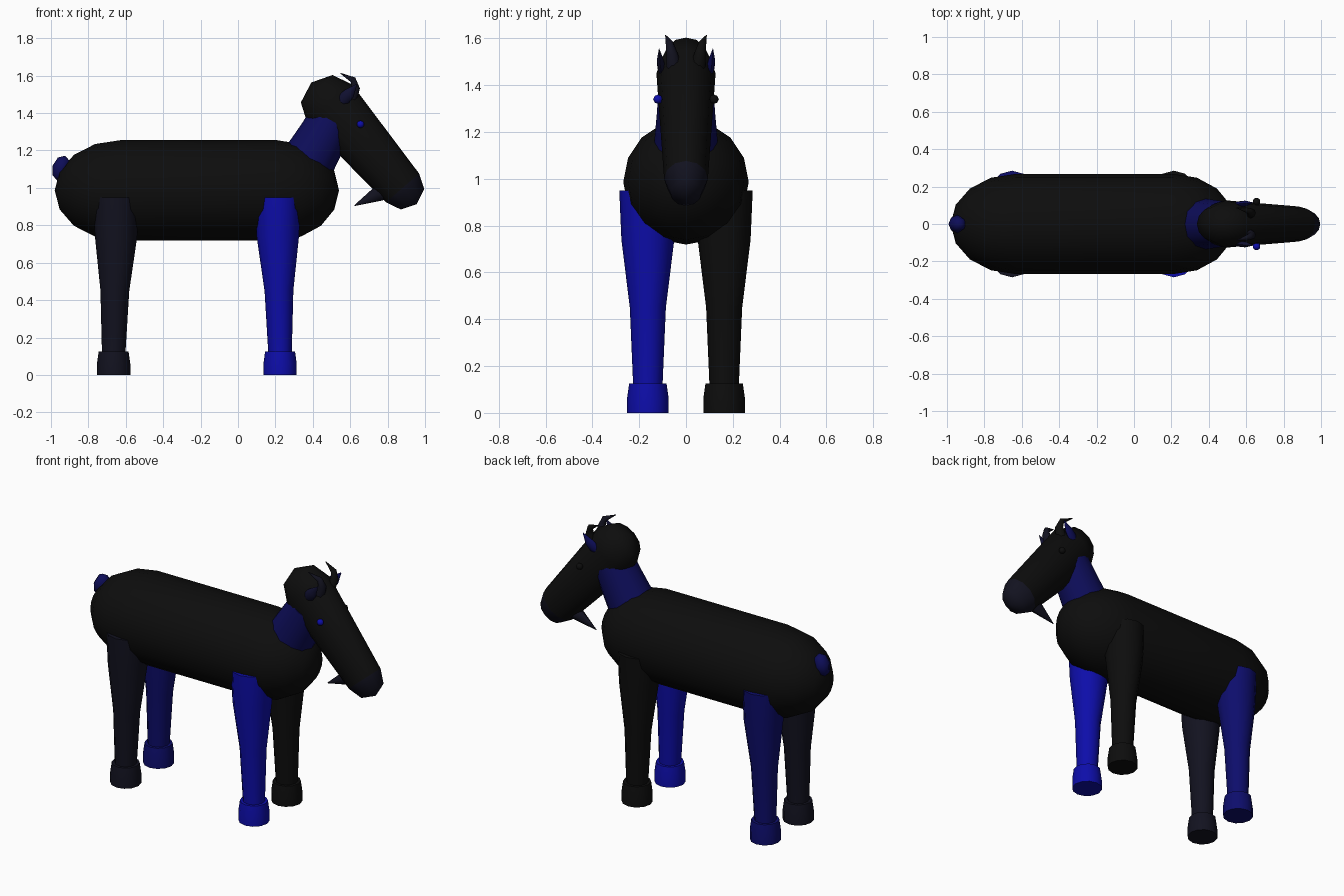
import bpy, bmesh
from math import sin, cos, pi, radians
from mathutils import Vector

if "Cube" in bpy.data.objects:
    bpy.data.objects.remove(bpy.data.objects["Cube"], do_unlink=True)


def material(name, blue, base=0.004):
    m = bpy.data.materials.new(name)
    m.use_nodes = True
    col = (base, base, blue, 1)
    m.diffuse_color = col
    m.node_tree.nodes["Principled BSDF"].inputs["Base Color"].default_value = col
    return m


black = material("soft black", 0.004)
ink = material("ink", 0.014, 0.006)
dark_navy = material("dark navy", 0.03, 0.005)
navy = material("navy", 0.1)
deep_blue = material("deep blue", 0.15)
bright_blue = material("bright blue", 0.4)


def loft(name, pts, mat, sides=12, squash=1.0):
    """Skin round rings (x, y, z, radius) along a path; squash narrows y."""
    bm = bmesh.new()
    P = [Vector(p[:3]) for p in pts]
    rings = []
    for i, p in enumerate(P):
        w = (P[min(i + 1, len(P) - 1)] - P[max(i - 1, 0)]).normalized()
        v = (Vector((0, 1, 0)) - w * w.y).normalized()
        u = v.cross(w)
        r = pts[i][3]
        rings.append([bm.verts.new(p + u * r * cos(a) + v * r * squash * sin(a))
                      for a in (2 * pi * k / sides for k in range(sides))])
    for A, B in zip(rings, rings[1:]):
        for k in range(sides):
            n = (k + 1) % sides
            bm.faces.new((A[k], A[n], B[n], B[k]))
    bm.faces.new(rings[0][::-1])
    bm.faces.new(rings[-1])
    bmesh.ops.remove_doubles(bm, verts=bm.verts, dist=0.0005)
    bmesh.ops.recalc_face_normals(bm, faces=bm.faces)
    me = bpy.data.meshes.new(name)
    bm.to_mesh(me)
    bm.free()
    me.materials.append(mat)
    ob = bpy.data.objects.new(name, me)
    bpy.context.collection.objects.link(ob)
    bpy.ops.object.select_all(action='DESELECT')
    ob.select_set(True)
    bpy.context.view_layer.objects.active = ob
    bpy.ops.object.shade_smooth_by_angle(angle=radians(50))
    return ob


def dome(center, direction, radius, depth, steps):
    """Rings of a half ellipsoid, from its rim to its pole."""
    c, d = Vector(center), Vector(direction).normalized()
    angles = [pi / 2 * i / steps for i in range(steps + 1)]
    return [(*(c + d * depth * sin(a)), max(radius * cos(a), 0.0001)) for a in angles]


# Barrel body with rounded ends
rear, chest = (-0.63, 0, 0.987), (0.21, 0, 0.987)
loft("body", dome(rear, (-1, 0, 0), 0.268, 0.35, 4)[::-1]
     + dome(chest, (1, 0, 0), 0.268, 0.33, 4), black, 16)

# Neck
loft("neck", [(0.34, 0, 1.08, 0.15), (0.45, 0, 1.27, 0.132), (0.5, 0, 1.36, 0.125)],
     navy, 12, 0.95)

# Tapered head with a rounded poll, and the muzzle as its front dome
poll, nose = Vector((0.49, 0, 1.45)), Vector((0.88, 0, 1.0))
along = nose - poll
loft("head", dome(poll, -along, 0.158, 0.15, 2)[::-1] + [(*nose, 0.117)], black, 12, 0.8)
loft("muzzle", dome(nose, along, 0.117, 0.115, 2), ink, 12, 0.8)

# Beard and tail
loft("beard", [(0.775, 0, 0.98, 0.045), (0.745, 0, 0.967, 0.04), (0.622, 0, 0.905, 0.002)],
     ink, 8, 0.8)
tail_at, tail_dir = Vector((-0.945, 0, 1.105)), Vector((-0.3, 0, -1))
loft("tail", dome(tail_at, -tail_dir, 0.048, 0.07, 2)[::-1]
     + dome(tail_at, tail_dir, 0.048, 0.07, 2)[1:], navy, 8)

# Legs with hooves; each leg has its own colour
legs = {("front", "right"): bright_blue, ("front", "left"): black,
        ("rear", "right"): ink, ("rear", "left"): deep_blue}
for (end, side), mat in legs.items():
    s = 1 if side == "left" else -1
    x = 0.213 if end == "front" else -0.652
    foot = x + 0.012 if end == "front" else x - 0.013
    y = 0.163 * s
    loft(f"{end}_{side}_leg", [(foot, y, 0.1, 0.062), (x + (foot - x) / 2, y, 0.45, 0.077),
                               (x, y, 0.74, 0.113), (x, y, 0.95, 0.122)], mat, 12)
    loft(f"{end}_{side}_hoof", [(foot, y, 0, 0.089), (foot, y, 0.06, 0.089),
                                (foot, y, 0.125, 0.08)], mat, 12)

# Eyes, ears and swept-back horns
for side, s, eye, ear, horn in (("left", 1, black, navy, black),
                                ("right", -1, bright_blue, dark_navy, ink)):
    at = (0.655, 0.12 * s, 1.34)
    loft(f"{side}_eye", dome(at, (-1, 0, 0), 0.02, 0.02, 3)[::-1]
         + dome(at, (1, 0, 0), 0.02, 0.02, 3)[1:], eye, 8)
    loft(f"{side}_ear", [(0.535, 0.1 * s, 1.445, 0.012), (0.565, 0.105 * s, 1.475, 0.034),
                         (0.595, 0.11 * s, 1.505, 0.03), (0.635, 0.115 * s, 1.555, 0.002)],
         ear, 8, 0.5)
    loft(f"{side}_horn", [(0.6, 0.05 * s, 1.47, 0.035), (0.628, 0.06 * s, 1.535, 0.024),
                          (0.615, 0.07 * s, 1.578, 0.017), (0.548, 0.087 * s, 1.613, 0.002)],
         horn, 8)
